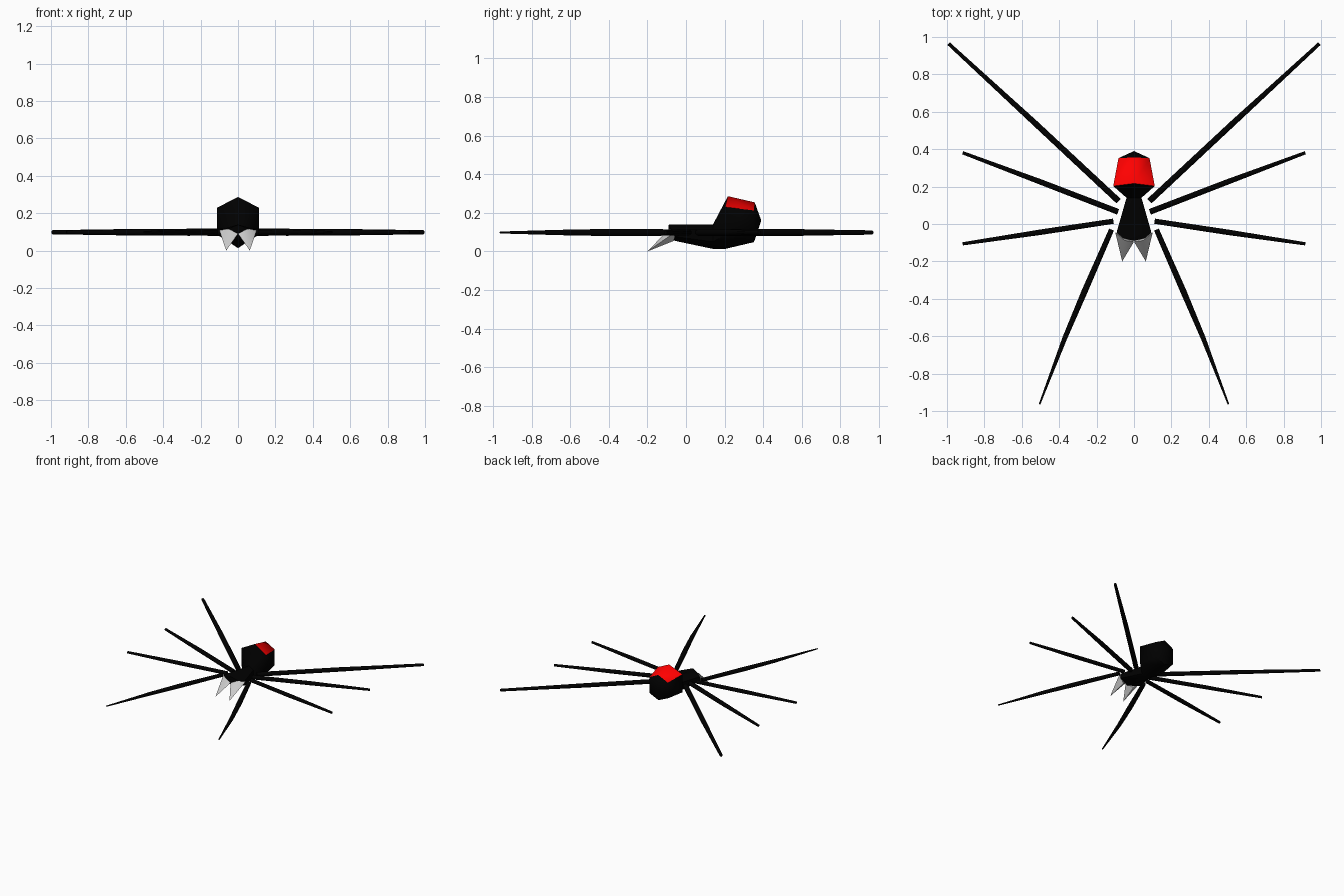
import bpy, bmesh
from math import cos, sin, tau
from mathutils import Vector

if "Cube" in bpy.data.objects:
    bpy.data.objects.remove(bpy.data.objects["Cube"])


def material(name, rgb):
    m = bpy.data.materials.new(name)
    m.diffuse_color = (*rgb, 1)
    m.use_nodes = True
    m.node_tree.nodes["Principled BSDF"].inputs["Base Color"].default_value = m.diffuse_color
    return m


BLACK = material("black", (0.0, 0.0, 0.0))
RED = material("red", (1.0, 0.0, 0.0))


def finish(bm, name, mats=()):
    bmesh.ops.recalc_face_normals(bm, faces=bm.faces)
    for f in bm.faces:
        f.smooth = True
    me = bpy.data.meshes.new(name)
    bm.to_mesh(me)
    bm.free()
    for m in mats:
        me.materials.append(m)
    ob = bpy.data.objects.new(name, me)
    bpy.context.collection.objects.link(ob)
    return ob


def bridge(bm, a, b):
    n = len(a)
    return [bm.faces.new((a[i], a[(i + 1) % n], b[(i + 1) % n], b[i])) for i in range(n)]


def fan(bm, ring, tip):
    v = bm.verts.new(tip)
    for i in range(len(ring)):
        bm.faces.new((ring[i], ring[(i + 1) % len(ring)], v))


# Body: hexagonal sections (y at top, y at sides, half width, top, upper, lower, bottom)
sections = [
    (-0.09, -0.075, 0.06, 0.138, 0.113, 0.085, 0.06),
    (-0.05, -0.045, 0.093, 0.14, 0.112, 0.075, 0.052),
    (0.14, 0.14, 0.04, 0.14, 0.115, 0.05, 0.013),
    (0.217, 0.203, 0.111, 0.286, 0.23, 0.085, 0.013),
    (0.356, 0.352, 0.083, 0.254, 0.212, 0.085, 0.048),
]
bm = bmesh.new()
rings = []
for yt, ys, w, t, u, l, b in sections:
    pts = [(0, yt, t), (w, ys, u), (w, ys, l), (0, ys, b), (-w, ys, l), (-w, ys, u)]
    rings.append([bm.verts.new(p) for p in pts])
for k in range(len(rings) - 1):
    faces = bridge(bm, rings[k], rings[k + 1])
    if k == 3:                      # red roof of the abdomen
        faces[0].material_index = faces[5].material_index = 1
fan(bm, rings[0], (0, -0.09, 0.1))
fan(bm, rings[-1], (0, 0.39, 0.16))
finish(bm, "body", (BLACK, RED))


def leg(name, path, side, sides=6):
    """Tapered tube through (x, y, radius) points, lying flat at leg height."""
    bm = bmesh.new()
    pts = [Vector((side * x, y, 0.098)) for x, y, r in path]
    rot = (pts[-1] - pts[0]).to_track_quat('Z', 'X')
    rings = []
    for p, (x, y, r) in zip(pts, path):
        rings.append([bm.verts.new(p + rot @ Vector((cos(tau * i / sides), sin(tau * i / sides), 0)) * r)
                      for i in range(sides)])
    for a, b in zip(rings, rings[1:]):
        bridge(bm, a, b)
    bm.faces.new(rings[0])
    bm.faces.new(rings[-1])
    return finish(bm, name, (BLACK,))


def fang(name, side):
    """Bare grey pyramid spreading over half of the head's front."""
    base = [(0.1, -0.045, 0.108), (0.05, -0.088, 0.116), (0.0, -0.095, 0.09), (0.048, -0.065, 0.054)]
    bm = bmesh.new()
    ring = [bm.verts.new((side * x, y, z)) for x, y, z in base]
    bm.faces.new(ring)
    fan(bm, ring, (side * 0.063, -0.2, 0.0))
    finish(bm, name)


legs = {
    "rear_leg": [(0.082, 0.122, 0.019), (0.53, 0.54, 0.018), (0.991, 0.964, 0.011)],
    "upper_middle_leg": [(0.085, 0.065, 0.018), (0.5, 0.225, 0.017), (0.916, 0.381, 0.01)],
    "lower_middle_leg": [(0.11, 0.015, 0.016), (0.5, -0.044, 0.017), (0.916, -0.106, 0.01)],
    "front_leg": [(0.12, -0.03, 0.016), (0.264, -0.36, 0.019), (0.37, -0.61, 0.015),
                  (0.505, -0.964, 0.005)],
}
for side, tag in ((1, "right"), (-1, "left")):
    for name, path in legs.items():
        leg(f"{name}_{tag}", path, side)
    fang(f"fang_{tag}", side)

# Smooth shading across gentle edges only
bpy.ops.object.select_all(action='SELECT')
bpy.context.view_layer.objects.active = bpy.data.objects["body"]
bpy.ops.object.shade_smooth_by_angle(angle=1.05)
